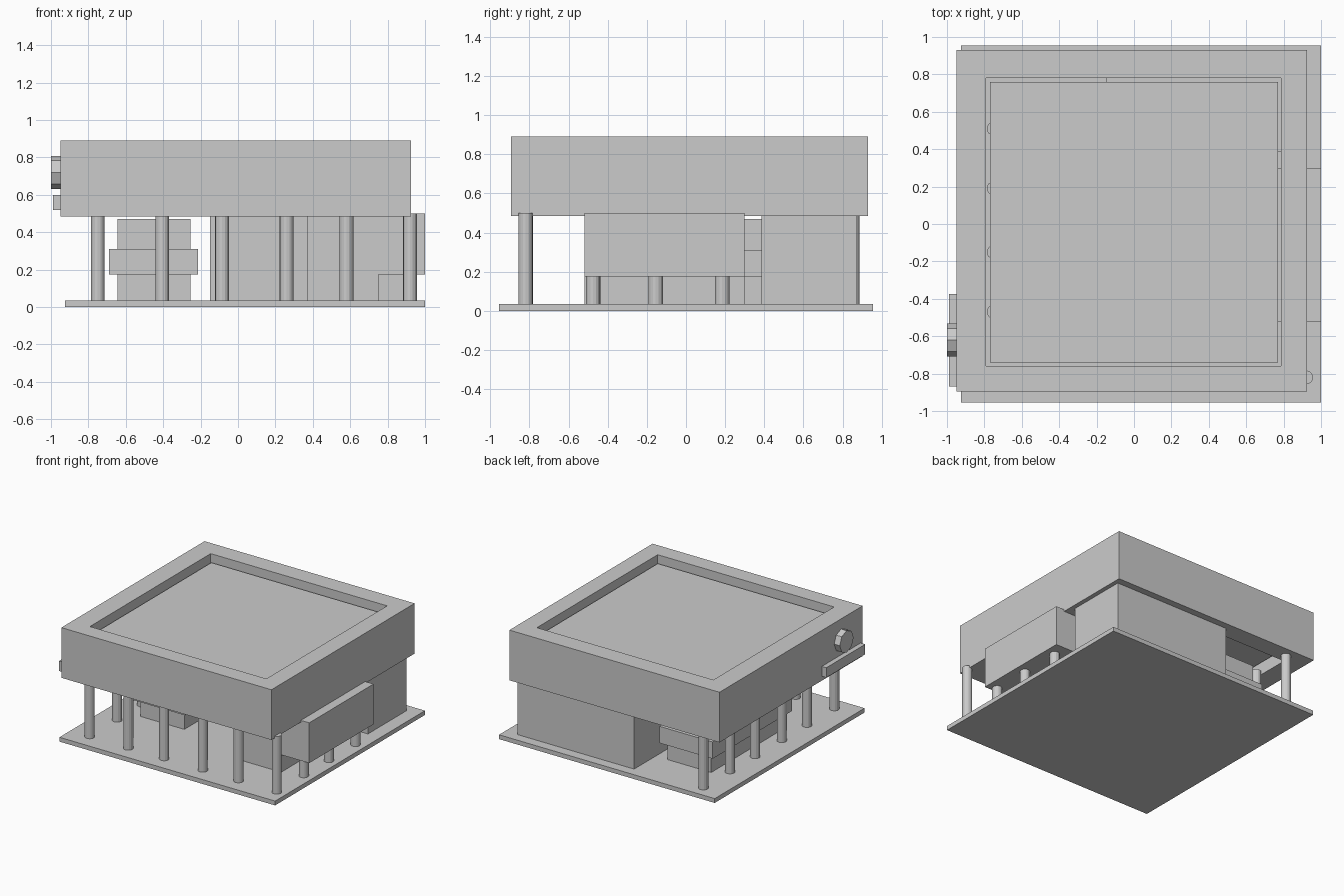
import bpy, bmesh, math
from mathutils import Matrix

if "Cube" in bpy.data.objects:
    bpy.data.objects.remove(bpy.data.objects["Cube"])


def finish(name, bm):
    bmesh.ops.recalc_face_normals(bm, faces=bm.faces)
    me = bpy.data.meshes.new(name)
    bm.to_mesh(me)
    bm.free()
    ob = bpy.data.objects.new(name, me)
    bpy.context.collection.objects.link(ob)
    return ob


def box(name, x, y, z):
    bm = bmesh.new()
    bmesh.ops.create_cube(bm, size=1)
    for v in bm.verts:
        v.co = [(r[0] + r[1]) / 2 + c * (r[1] - r[0]) for c, r in zip(v.co, (x, y, z))]
    return finish(name, bm)


def extrude(name, outline, direction):
    bm = bmesh.new()
    face = bm.faces.new([bm.verts.new(p) for p in outline])
    geom = bmesh.ops.extrude_face_region(bm, geom=[face])["geom"]
    bmesh.ops.translate(bm, vec=direction,
                        verts=[g for g in geom if isinstance(g, bmesh.types.BMVert)])
    return finish(name, bm)


def column(name, x, y, z0, z1, r=0.037):
    bm = bmesh.new()
    bmesh.ops.create_cone(bm, cap_ends=True, segments=16, radius1=r, radius2=r,
                          depth=z1 - z0, matrix=Matrix.Translation((x, y, (z0 + z1) / 2)))
    return finish(name, bm)


# Ground plate
box("base_plate", (-0.925, 1.0), (-0.955, 0.955), (0, 0.035))

# Upper storey: open wall ring with a slightly smaller deck inside
bm = bmesh.new()
outer = [(-0.95, -0.895), (0.925, -0.895), (0.925, 0.93), (-0.95, 0.93)]
inner = [(-0.79, -0.76), (0.785, -0.76), (0.785, 0.78), (-0.79, 0.78)]
o0, o1, i0, i1 = [[bm.verts.new((x, y, z)) for x, y in loop]
                  for loop in (outer, inner) for z in (0.485, 0.89)]
for a in range(4):
    b = (a + 1) % 4
    for lo, hi in ((o0, o1), (o1, i1), (i1, i0), (i0, o0)):
        bm.faces.new((lo[a], lo[b], hi[b], hi[a]))
finish("upper_wall_ring", bm)
box("roof_deck", (-0.77, 0.77), (-0.74, 0.76), (0.57, 0.83))

# Ground floor: rear block, and right block with an overhanging upper part
box("rear_block", (-0.15, 0.89), (0.385, 0.875), (0.03, 0.486))
profile = [(0.37, 0.03), (0.75, 0.03), (0.75, 0.175), (1.0, 0.175), (1.0, 0.5), (0.37, 0.5)]
extrude("right_block", [(x, -0.52, z) for x, z in profile], (0, 0.82, 0))

# Left island with a wider band
box("island_core", (-0.645, -0.255), (-0.32, 0.6), (0.03, 0.47))
box("island_band", (-0.69, -0.215), (-0.365, 0.645), (0.175, 0.31))

# Columns: front row, left row, short posts under the overhang
for i, x in enumerate((-0.75, -0.405, -0.085, 0.26, 0.58, 0.92)):
    column(f"front_column_{i}", x, -0.82, 0.03, 0.5)
for i, y in enumerate((-0.47, -0.15, 0.19, 0.51, 0.85)):
    column(f"left_column_{i}", -0.75, y, 0.03, 0.5)
for i, y in enumerate((-0.475, -0.155, 0.185)):
    column(f"short_post_{i}", 0.92, y, 0.03, 0.18)

# Left wall details: ledge and octagonal disc
box("side_ledge", (-0.99, -0.94), (-0.87, -0.375), (0.52, 0.6))
octagon = [(-1.0, -0.62 + 0.088 * math.sin(k * math.pi / 4),
            0.72 + 0.088 * math.cos(k * math.pi / 4)) for k in range(8)]
extrude("side_disc", octagon, (0.06, 0, 0))
